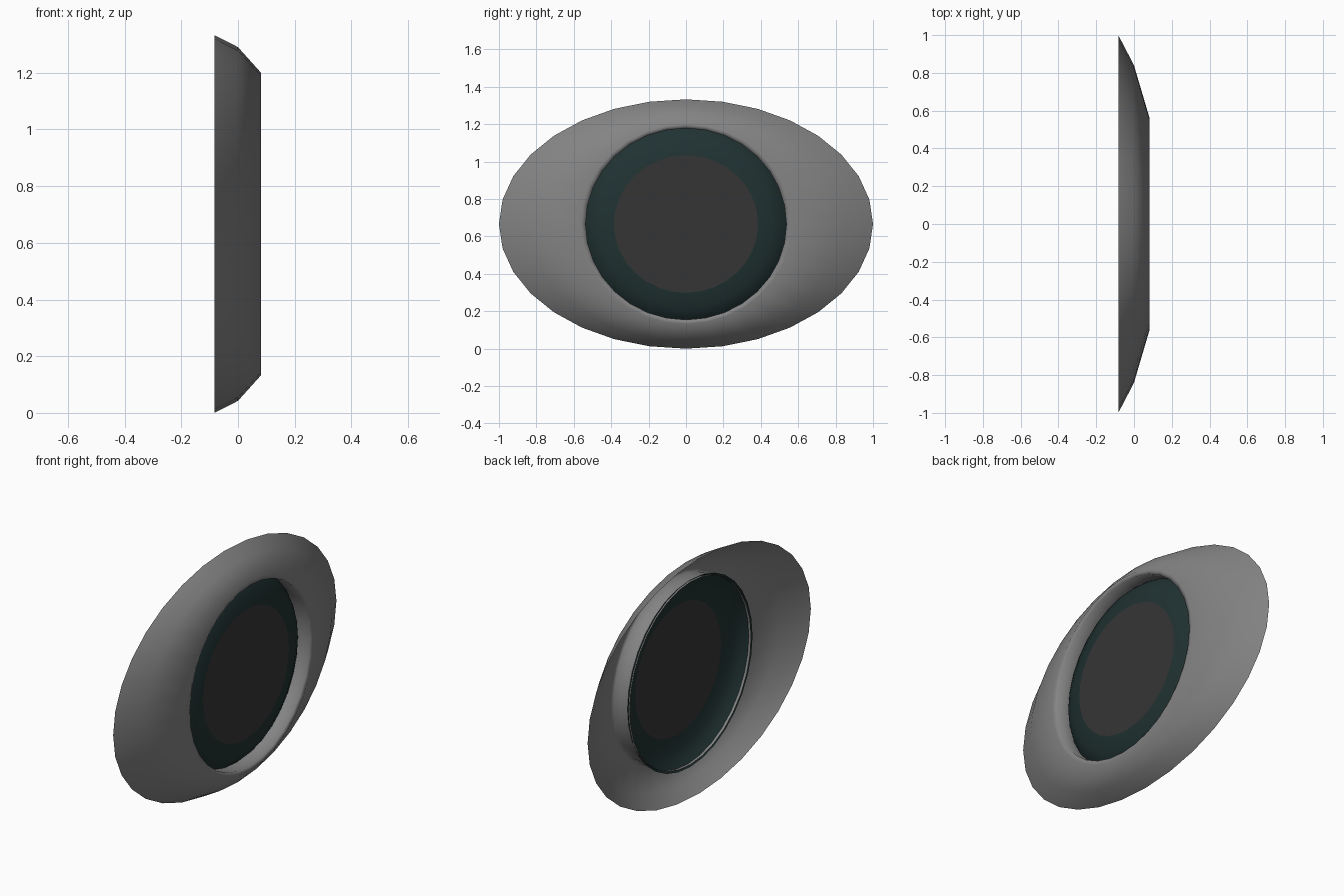
import bpy, bmesh
from math import sin, cos, pi

if "Cube" in bpy.data.objects:
    bpy.data.objects.remove(bpy.data.objects["Cube"])

SIDES = 32
CZ = 0.6665  # height of the oval's centre


def lofted(name, rings, color, cap=False):
    """Skin a series of ellipses (x, half width y, half height z)."""
    bm = bmesh.new()
    loops = []
    for x, ry, rz in rings:
        loops.append([bm.verts.new((x, ry * cos(2 * pi * i / SIDES),
                                    CZ + rz * sin(2 * pi * i / SIDES)))
                      for i in range(SIDES)])
    for a, b in zip(loops, loops[1:]):
        for i in range(SIDES):
            j = (i + 1) % SIDES
            bm.faces.new((a[i], a[j], b[j], b[i]))
    if cap:
        bm.faces.new(loops[-1])
    for f in bm.faces:
        f.smooth = True
    me = bpy.data.meshes.new(name)
    bm.to_mesh(me)
    bm.free()
    ob = bpy.data.objects.new(name, me)
    bpy.context.collection.objects.link(ob)
    mat = bpy.data.materials.new(name + "_color")
    mat.diffuse_color = (*color, 1)
    mat.use_nodes = True
    mat.node_tree.nodes["Principled BSDF"].inputs["Base Color"].default_value = mat.diffuse_color
    me.materials.append(mat)
    return ob


# Oval housing: open shell sloping up to the rim, then turning in as a recess wall
lofted("housing", [(-0.083, 1.0, 0.6665), (0.0, 0.84, 0.624),
                   (0.081, 0.565, 0.534), (0.075, 0.537, 0.512),
                   (-0.028, 0.544, 0.518)], (0.23, 0.23, 0.23))

# Domed lens ring sitting in the recess
lofted("lens_ring", [(-0.028, 0.556, 0.53), (0.01, 0.522, 0.498),
                     (0.037, 0.465, 0.444), (0.05, 0.385, 0.368)],
       (0.0145, 0.031, 0.031))

# Flat dark centre of the lens
lofted("lens_center", [(0.05, 0.385, 0.368)], (0.036, 0.036, 0.036), cap=True)
